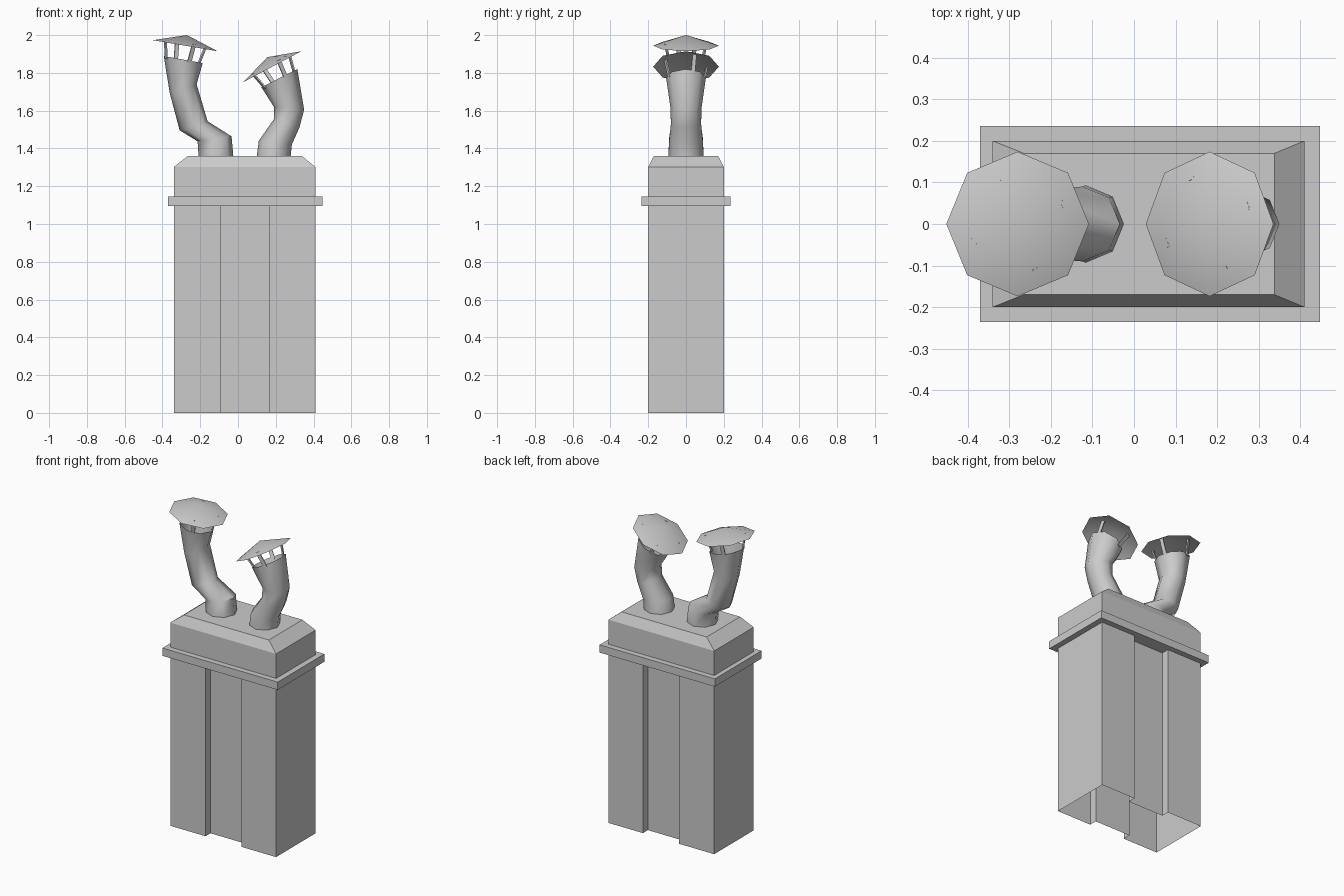
import bpy, bmesh, math
from mathutils import Matrix, Vector

if "Cube" in bpy.data.objects:
    bpy.data.objects.remove(bpy.data.objects["Cube"])


def finish(bm, name, smooth=False):
    bmesh.ops.recalc_face_normals(bm, faces=bm.faces)
    me = bpy.data.meshes.new(name)
    bm.to_mesh(me)
    bm.free()
    ob = bpy.data.objects.new(name, me)
    bpy.context.collection.objects.link(ob)
    if smooth:
        bpy.ops.object.select_all(action='DESELECT')
        ob.select_set(True)
        bpy.context.view_layer.objects.active = ob
        bpy.ops.object.shade_smooth_by_angle(angle=math.radians(50))
    return ob


def loft(name, rings, cap_top=False, smooth=False):
    bm = bmesh.new()
    vs = [[bm.verts.new(p) for p in ring] for ring in rings]
    n = len(rings[0])
    for a, b in zip(vs, vs[1:]):
        for i in range(n):
            j = (i + 1) % n
            bm.faces.new((a[i], a[j], b[j], b[i]))
    if cap_top:
        bm.faces.new(vs[-1])
    return finish(bm, name, smooth)


def rect(x0, x1, y, z):
    return [(x0, -y, z), (x1, -y, z), (x1, y, z), (x0, y, z)]


L, R, W, D = -0.34, 0.41, 0.20, 0.15   # shaft left, right, half depth, recess half depth
A, B = -0.09, 0.165                    # recess from / to

# Shaft: open-ended, with a shallow recess front and back
half = [(L, -W), (A, -W), (A, -D), (B, -D), (B, -W), (R, -W)]
profile = half + [(x, -y) for x, y in reversed(half)]
loft("shaft", [[(x, y, z) for x, y in profile] for z in (0, 1.1)])

# Projecting band, whose underside closes the recess
loft("band", [rect(L + 0.05, R - 0.05, D, 1.095), rect(-0.37, 0.447, 0.236, 1.095),
              rect(-0.37, 0.447, 0.236, 1.145), rect(L, R, W, 1.145)])

# Crown with sloped shoulders
loft("crown", [rect(L, R, W, 1.12), rect(L, R, W, 1.302), rect(-0.265, 0.338, 0.17, 1.36)],
     cap_top=True)


def pipe_ring(left, right, ry):
    a, b = Vector((left[0], 0, left[1])), Vector((right[0], 0, right[1]))
    c, u = (a + b) / 2, (b - a) / 2
    return [c + u * math.cos(t) + Vector((0, ry * math.sin(t), 0))
            for t in (i * math.pi / 4 for i in range(8))]


def flue(side, sections, base, tilt):
    # Bent eight-sided pipe
    loft(side + "_pipe", [pipe_ring(*s) for s in sections], smooth=True)
    frame = Matrix.Translation((base[0], 0, base[1])) @ Matrix.Rotation(-math.radians(tilt), 4, 'Y')

    # Conical rain cap
    bm = bmesh.new()
    bmesh.ops.create_cone(bm, cap_ends=False, segments=8, radius1=0.174, radius2=0, depth=0.057,
                          matrix=frame @ Matrix.Translation((0, 0, 0.0285)))
    bmesh.ops.remove_doubles(bm, verts=bm.verts, dist=0.0005)
    # start the octagon on the tilt axis
    finish(bm, side + "_cap", smooth=True)

    # Four splayed struts
    bm = bmesh.new()
    for k in range(4):
        t = math.radians(22.5 + 90 * k)
        low, high = Vector((0.094, 0, -0.085)), Vector((0.118, 0, 0.016))
        d = high - low
        m = (frame @ Matrix.Rotation(t, 4, 'Z') @ Matrix.Translation((low + high) / 2)
             @ d.to_track_quat('Z', 'Y').to_matrix().to_4x4()
             @ Matrix.Diagonal((0.008, 0.022, d.length, 1)))
        # keep the wide face tangent to the pipe
        m = (frame @ Matrix.Rotation(t, 4, 'Z') @ Matrix.Translation((low + high) / 2)
             @ Matrix.Rotation(math.atan2(d.x, d.z), 4, 'Y')
             @ Matrix.Diagonal((0.008, 0.022, d.length, 1)))
        bmesh.ops.create_cube(bm, size=1, matrix=m)
    finish(bm, side + "_struts")


flue("left", [((-0.208, 1.35), (-0.024, 1.35), 0.093),
              ((-0.214, 1.438), (-0.034, 1.464), 0.09),
              ((-0.309, 1.496), (-0.161, 1.544), 0.08),
              ((-0.361, 1.692), (-0.219, 1.74), 0.084),
              ((-0.393, 1.889), (-0.187, 1.852), 0.105)], (-0.28, 1.944), -9.6)

flue("right", [((0.098, 1.35), (0.278, 1.35), 0.093),
               ((0.11, 1.44), (0.285, 1.42), 0.09),
               ((0.19, 1.555), (0.325, 1.51), 0.08),
               ((0.19, 1.62), (0.35, 1.605), 0.082),
               ((0.124, 1.724), (0.314, 1.82), 0.105)], (0.182, 1.833), 28)
